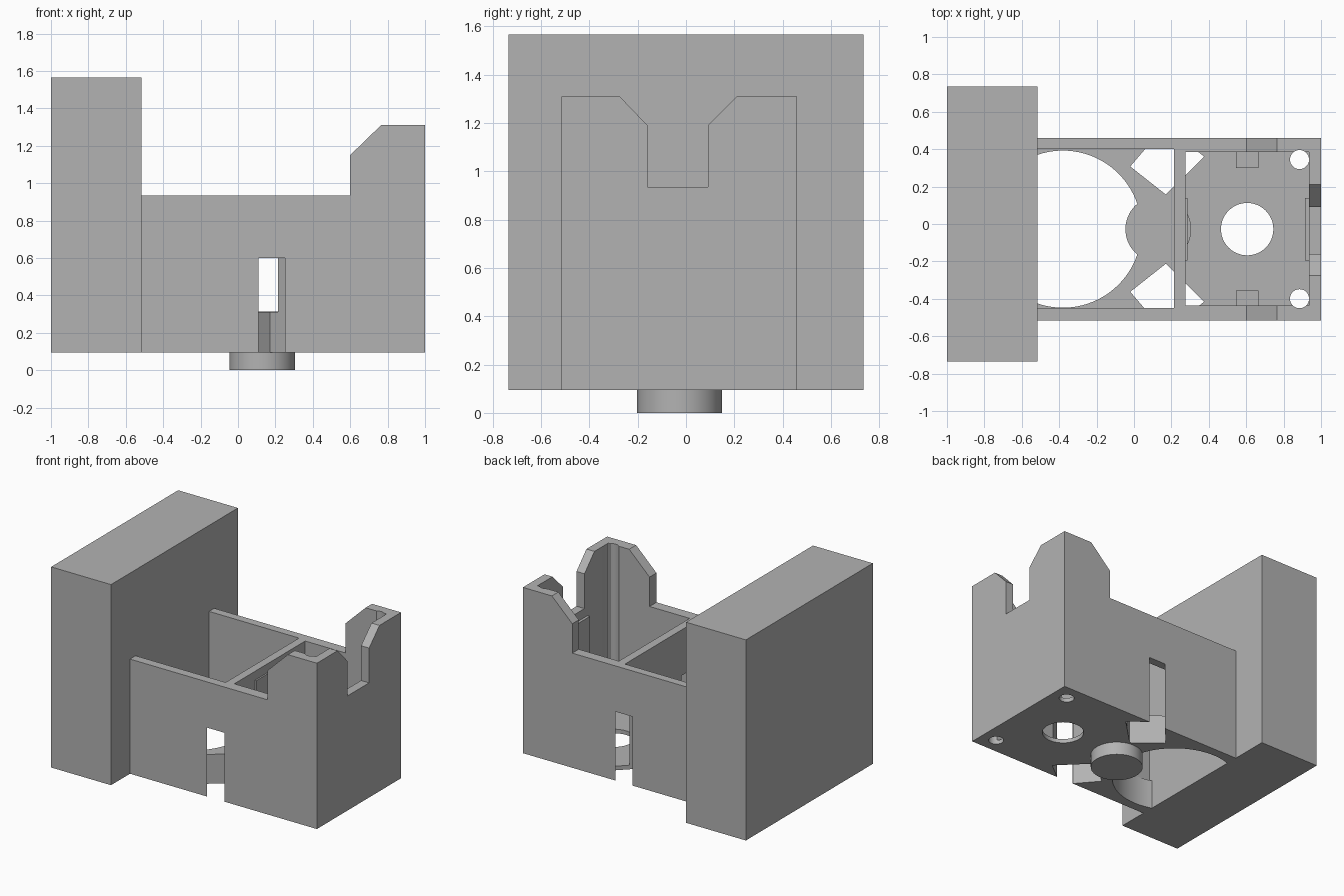
import bpy, bmesh, math
from mathutils import Vector

if "Cube" in bpy.data.objects:
    bpy.data.objects.remove(bpy.data.objects["Cube"])

grey = bpy.data.materials.new("plain_grey")
grey.diffuse_color = (0.448, 0.448, 0.448, 1)
grey.use_nodes = True
grey.node_tree.nodes["Principled BSDF"].inputs["Base Color"].default_value = grey.diffuse_color
MID = -0.0275  # centre line of the open housing
Z0 = 0.095     # underside of the housing


def finish(name, bm):
    bmesh.ops.recalc_face_normals(bm, faces=bm.faces)
    me = bpy.data.meshes.new(name)
    bm.to_mesh(me)
    bm.free()
    me.materials.append(grey)
    ob = bpy.data.objects.new(name, me)
    bpy.context.collection.objects.link(ob)
    return ob


def prism(name, pts, lo, hi, axis="z"):
    """Extrude a 2D outline along an axis."""
    place = {"z": lambda a, b, c: (a, b, c),
             "y": lambda a, b, c: (a, c, b),
             "x": lambda a, b, c: (c, a, b)}[axis]
    bm = bmesh.new()
    f = bm.faces.new([bm.verts.new(place(a, b, lo)) for a, b in pts])
    ext = bmesh.ops.extrude_face_region(bm, geom=[f])["geom"]
    move = Vector(place(0, 0, hi - lo))
    bmesh.ops.translate(bm, vec=move, verts=[v for v in ext if isinstance(v, bmesh.types.BMVert)])
    return finish(name, bm)


def box(name, x0, x1, y0, y1, z0, z1):
    return prism(name, [(x0, y0), (x1, y0), (x1, y1), (x0, y1)], z0, z1)


def cylinder(name, x, y, r, z0, z1, n=64):
    ring = [(x + r * math.cos(2 * math.pi * i / n), y + r * math.sin(2 * math.pi * i / n)) for i in range(n)]
    return prism(name, ring, z0, z1)


def smooth(ob):
    bpy.ops.object.select_all(action="DESELECT")
    ob.select_set(True)
    bpy.context.view_layer.objects.active = ob
    bpy.ops.object.shade_smooth_by_angle(angle=math.radians(30))


def cut(ob, cutter):
    mod = ob.modifiers.new("cut", "BOOLEAN")
    mod.operation = "DIFFERENCE"
    mod.solver = "EXACT"
    mod.object = cutter
    bpy.context.view_layer.objects.active = ob
    bpy.ops.object.modifier_apply(modifier=mod.name)
    bpy.data.objects.remove(cutter)


# tall solid end block
box("end_block", -1.0, -0.515, -0.735, 0.735, Z0, 1.565)

# housing side profile with raised far end
housing = prism("housing", [(-0.515, Z0), (1, Z0), (1, 1.31), (0.765, 1.31),
                            (0.6, 1.15), (0.6, 0.935), (-0.515, 0.935)], -0.515, 0.46, "y")

# two compartments, leaving the divider between them
cut(housing, box("cut_left", -0.6, 0.215, -0.45, 0.40, 0.31, 2))
cut(housing, box("cut_right", 0.275, 0.935, -0.435, 0.385, 0.125, 2))

# chamfered notch in the end wall
cut(housing, prism("cut_notch", [(-0.16, 0.935), (0.09, 0.935), (0.09, 1.19), (0.21, 1.31),
                                 (0.21, 1.5), (-0.275, 1.5), (-0.275, 1.31), (-0.16, 1.19)],
                   0.92, 1.1, "x"))

# large floor opening and small round opening
cut(housing, cylinder("cut_large_hole", -0.38, MID, 0.42, 0, 0.6, 96))
cut(housing, cylinder("cut_round_hole", 0.605, MID, 0.14, 0, 0.3))

# mirrored angled slots and screw channels
for s in (1, -1):
    slot = [(0.17, 0.185), (0.375, 0.388), (0.25, 0.487), (0.25, 0.55), (0.11, 0.55),
            (0.11, 0.487), (-0.02, 0.335)]
    cut(housing, prism("cut_slot", [(x, MID + s * y) for x, y in slot], 0, 0.6))
    cut(housing, cylinder("cut_screw", 0.885, MID + s * 0.372, 0.051, 0, 2, 32))
smooth(housing)

# small tabs on the inside of both side walls
for side, y0, y1 in (("back", 0.30, 0.39), ("front", -0.44, -0.355)):
    box(side + "_tab", 0.545, 0.665, y0, y1, 0.12, 0.5)

# raised pads on the divider and end wall
box("divider_pad", 0.27, 0.287, -0.195, 0.138, 0.12, 0.87)
box("end_wall_pad", 0.915, 0.94, -0.195, 0.138, 0.12, 0.87)

# round foot passing up through the floor
smooth(cylinder("round_foot", 0.13, MID, 0.176, 0, 0.315))
